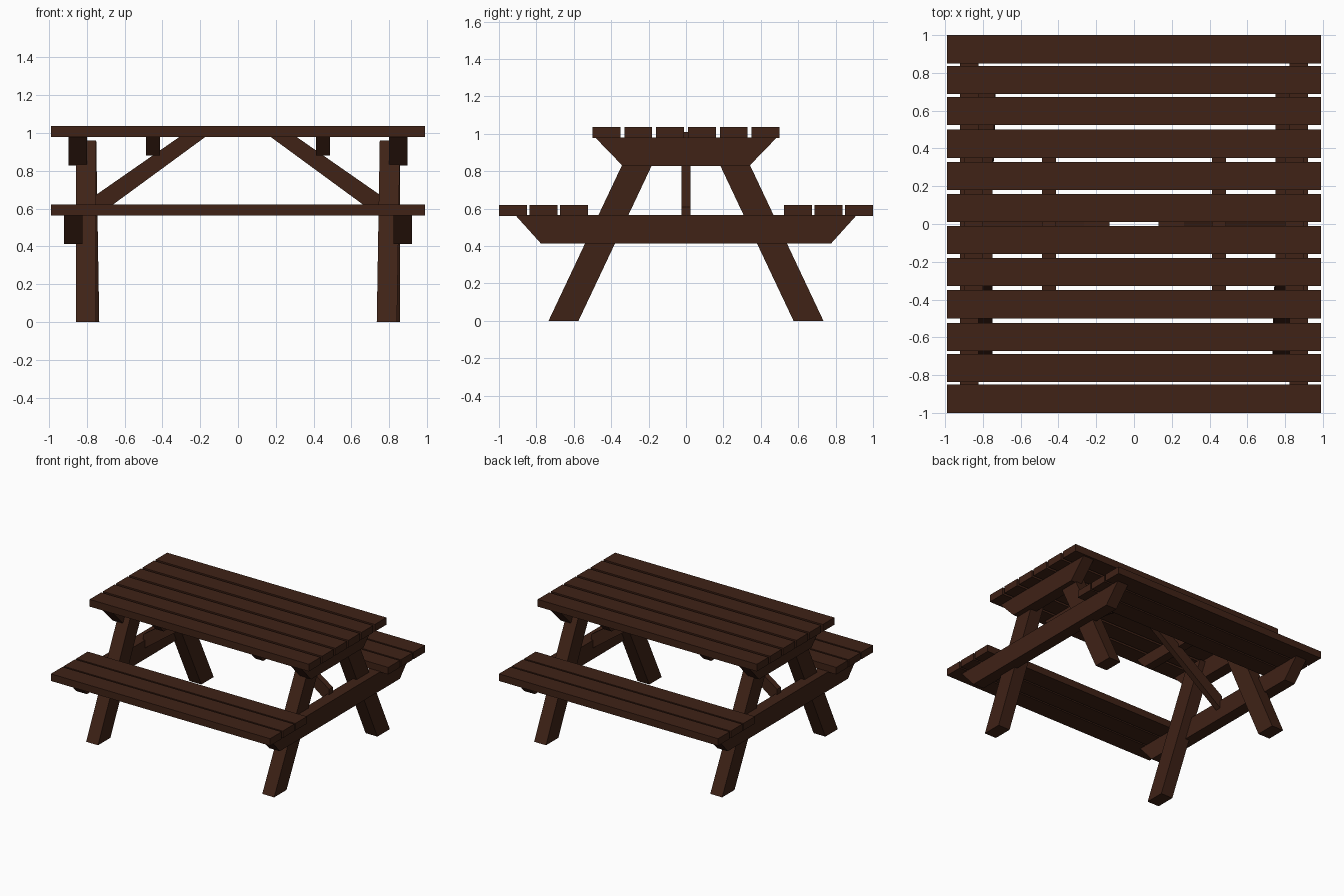
import bpy

if "Cube" in bpy.data.objects:
    bpy.data.objects.remove(bpy.data.objects["Cube"])

wood = bpy.data.materials.new("dark_wood")
wood.diffuse_color = (0.05, 0.016, 0.008, 1)
wood.use_nodes = True
wood.node_tree.nodes["Principled BSDF"].inputs["Base Color"].default_value = wood.diffuse_color


def loft(name, a, b):
    """Solid between two matching outlines of 3D points."""
    n = len(a)
    faces = [tuple(range(n)), tuple(range(2 * n - 1, n - 1, -1))]
    faces += [(i, i + n, (i + 1) % n + n, (i + 1) % n) for i in range(n)]
    me = bpy.data.meshes.new(name)
    me.from_pydata(a + b, [], faces)
    # make the normals point outward
    import bmesh
    bm = bmesh.new()
    bm.from_mesh(me)
    bmesh.ops.recalc_face_normals(bm, faces=bm.faces)
    bm.to_mesh(me)
    bm.free()
    me.materials.append(wood)
    ob = bpy.data.objects.new(name, me)
    bpy.context.collection.objects.link(ob)
    return ob


def plank(name, y, z0, z1, width=0.149, half=0.99):
    y0, y1 = y - width / 2, y + width / 2
    ring = [(y0, z0), (y1, z0), (y1, z1), (y0, z1)]
    loft(name, [(-half, *p) for p in ring], [(half, *p) for p in ring])


def beam(name, x0, x1, top, bottom, z0, z1):
    """Cross beam along y with slanted ends."""
    ring = [(-bottom, z0), (bottom, z0), (top, z1), (-top, z1)]
    loft(name, [(x0, *p) for p in ring], [(x1, *p) for p in ring])


# table top planks
for i in range(6):
    plank(f"table_plank_{i + 1}", (i - 2.5) * 0.17, 0.978, 1.037)

# bench planks on both sides
for side, s in (("front", -1), ("back", 1)):
    for i in range(3):
        plank(f"{side}_seat_plank_{i + 1}", s * (0.925 - 0.163 * i), 0.562, 0.62)

for side, s in (("left", -1), ("right", 1)):
    # cross beams under the table, under the seats, and inner cleats
    beam(f"{side}_table_beam", s * 0.80, s * 0.897, 0.485, 0.337, 0.827, 0.98)
    beam(f"{side}_seat_beam", s * 0.823, s * 0.92, 0.914, 0.775, 0.413, 0.567)
    beam(f"{side}_top_cleat", s * 0.413, s * 0.487, 0.46, 0.37, 0.88, 0.98)

    # diagonal brace from seat beam to table top
    ring = [(0.84, 0.49), (0.13, 1.01), (0.265, 1.01), (0.84, 0.61)]
    loft(f"{side}_brace", [(s * x, -0.024, z) for x, z in ring],
         [(s * x, 0.024, z) for x, z in ring])

    # slanted legs; one diagonal pair leans slightly inward at the foot
    for end, e in (("front", -1), ("back", 1)):
        lean = 0.016 if s * e < 0 else 0.0
        outlines = []
        for z, y, shift in ((0, 0.655, lean), (0.96, 0.202, 0)):
            outlines.append([(s * (x - shift), e * (y + d), z) for x, d in
                             ((0.75, -0.08), (0.857, -0.08), (0.857, 0.08), (0.75, 0.08))])
        loft(f"{end}_{side}_leg", *outlines)
